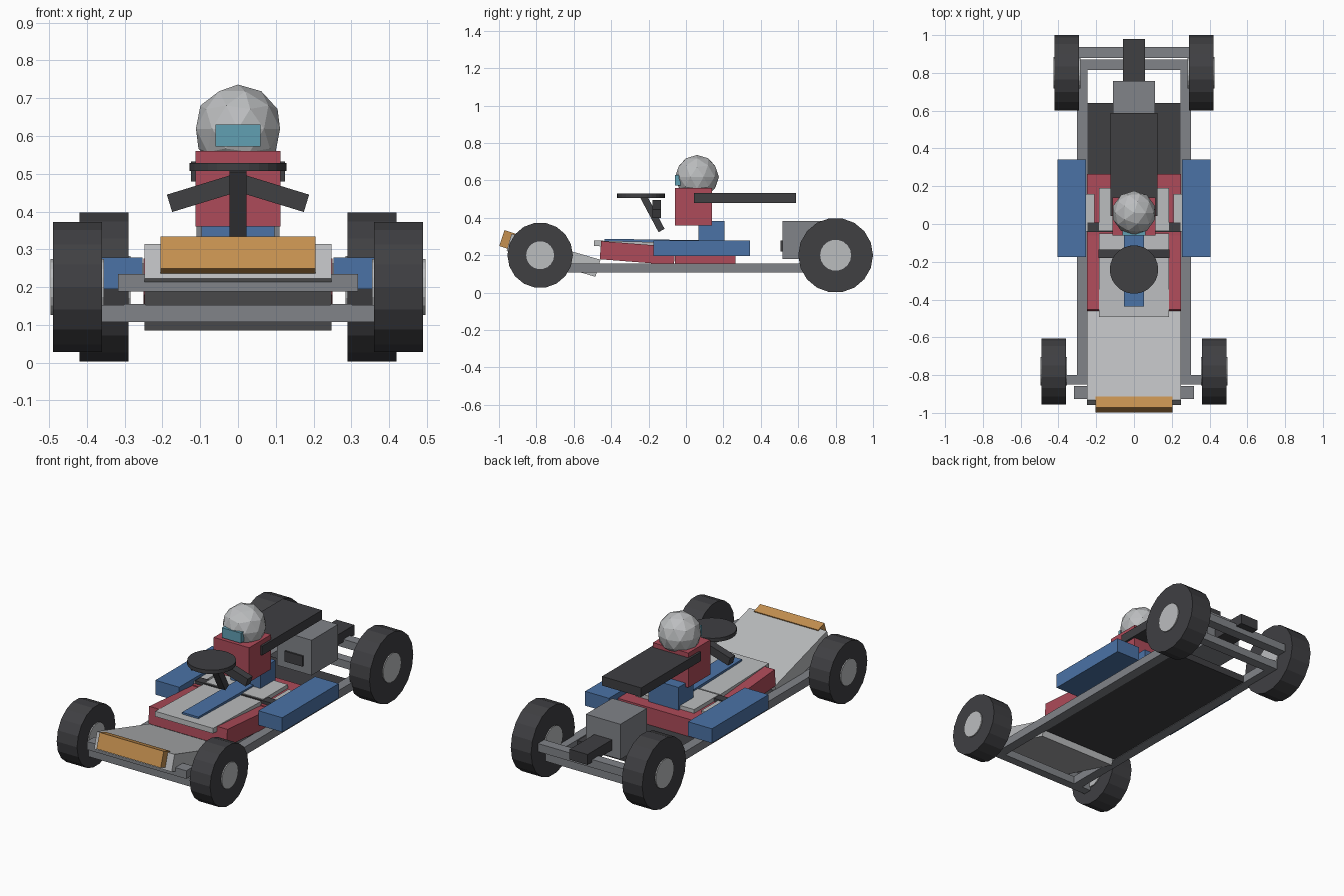
import bpy
from math import radians, pi

if "Cube" in bpy.data.objects:
    bpy.data.objects.remove(bpy.data.objects["Cube"])


def colour(name, rgb):
    m = bpy.data.materials.new(name)
    m.diffuse_color = (*rgb, 1)
    m.use_nodes = True
    m.node_tree.nodes["Principled BSDF"].inputs["Base Color"].default_value = m.diffuse_color
    return m


RED = colour("red", (0.42, 0.07, 0.10))
BLUE = colour("blue", (0.07, 0.17, 0.38))
DARK = colour("dark", (0.05, 0.05, 0.055))
ORANGE = colour("orange", (0.56, 0.28, 0.08))
GLASS = colour("glass", (0.12, 0.35, 0.45))
LIGHT = colour("light_grey", (0.5, 0.51, 0.52))
STEEL = colour("steel", (0.22, 0.23, 0.25))


def finish(name, mat):
    o = bpy.context.object
    o.name = name
    o.data.materials.append(mat)
    return o


def box(name, x, y, z, mat, tilt=0, roll=0):
    """Box from (min, max) spans, turned about its own centre."""
    spans = (x, y, z)
    bpy.ops.mesh.primitive_cube_add(
        size=1, location=[(a + b) / 2 for a, b in spans],
        rotation=(radians(tilt), radians(roll), 0))
    o = finish(name, mat)
    o.scale = [b - a for a, b in spans]
    return o


def disc(name, loc, r, depth, mat, sides=18, rot=(0, 0, 0)):
    bpy.ops.mesh.primitive_cylinder_add(vertices=sides, radius=r, depth=depth,
                                        location=loc, rotation=rot)
    return finish(name, mat)


# Chassis frame
box("front_axle", (-0.37, 0.37), (-0.85, -0.80), (0.107, 0.152), STEEL)
box("rear_axle", (-0.30, 0.30), (0.815, 0.87), (0.107, 0.152), STEEL)
box("front_bumper", (-0.318, 0.318), (-0.926, -0.857), (0.188, 0.235), STEEL)
box("rear_bumper", (-0.30, 0.30), (0.88, 0.938), (0.188, 0.235), STEEL)
box("floor_pan", (-0.25, 0.25), (-0.46, 0.64), (0.11, 0.15), DARK)

# Wheels, rails, side pods and arms, on both sides
for s, side in ((-1, "left"), (1, "right")):
    def span(a, b):
        return tuple(sorted((s * a, s * b)))

    for end, x, y, r, h in (("front", 0.425, -0.78, 0.175, 0.075),
                            ("rear", 0.355, 0.80, 0.20, 0.083)):
        rot = (0, pi / 2, 0)
        disc(f"{end}_wheel_{side}", (s * x, y, 0.2), r, 0.13, DARK, rot=rot)
        disc(f"{end}_hub_{side}", (s * x, y, 0.2), h, 0.142, LIGHT, rot=rot)
    box(f"frame_rail_{side}", span(0.245, 0.302), (-0.85, 0.87), (0.107, 0.155), STEEL)
    box(f"side_pod_{side}", span(0.253, 0.405), (-0.175, 0.342), (0.195, 0.278), BLUE)
    box(f"side_bracket_{side}", span(0.21, 0.254), (-0.04, 0.16), (0.20, 0.262), LIGHT)
    box(f"arm_{side}", span(0.012, 0.185), (-0.18, -0.135), (0.423, 0.471), DARK, roll=s * 17)

# Nose and front plate
box("nose", (-0.248, 0.248), (-0.956, -0.461), (0.152, 0.247), LIGHT, tilt=-16.2)
box("front_plate", (-0.205, 0.205), (-0.986, -0.926), (0.238, 0.327), ORANGE, tilt=-18.5)

# Body tub with top panels
box("front_body", (-0.25, 0.25), (-0.458, -0.06), (0.163, 0.26), RED, tilt=-4.5)
box("rear_body", (-0.25, 0.25), (-0.06, 0.265), (0.15, 0.25), RED)
box("front_panel", (-0.185, 0.185), (-0.492, -0.05), (0.243, 0.273), LIGHT, tilt=-1.5)
box("rear_panel", (-0.185, 0.185), (-0.035, 0.19), (0.235, 0.272), LIGHT)
box("cross_strap", (-0.245, 0.245), (-0.042, 0.008), (0.235, 0.268), DARK)
box("centre_stripe", (-0.052, 0.052), (-0.437, 0.09), (0.263, 0.284), BLUE, tilt=-0.8)
box("seat", (-0.096, 0.096), (0.067, 0.206), (0.24, 0.382), BLUE)

# Driver
box("torso", (-0.113, 0.113), (-0.06, 0.14), (0.36, 0.56), RED)
bpy.ops.mesh.primitive_ico_sphere_add(subdivisions=2, radius=0.117,
                                      location=(0, 0.059, 0.619))
finish("helmet", LIGHT)
box("visor", (-0.06, 0.06), (-0.06, -0.03), (0.572, 0.63), GLASS)

# Steering
disc("steering_wheel", (0, -0.241, 0.518), 0.128, 0.022, DARK, sides=28)
box("steering_column", (-0.022, 0.022), (-0.197, -0.160), (0.32, 0.525), DARK, tilt=28)

# Engine, its shaft, and the overhead cover
box("engine", (-0.11, 0.11), (0.515, 0.756), (0.18, 0.383), STEEL)
box("engine_shaft", (-0.057, 0.057), (0.505, 0.98), (0.22, 0.28), DARK)
box("rear_cover", (-0.125, 0.125), (0.042, 0.588), (0.48, 0.533), DARK)
